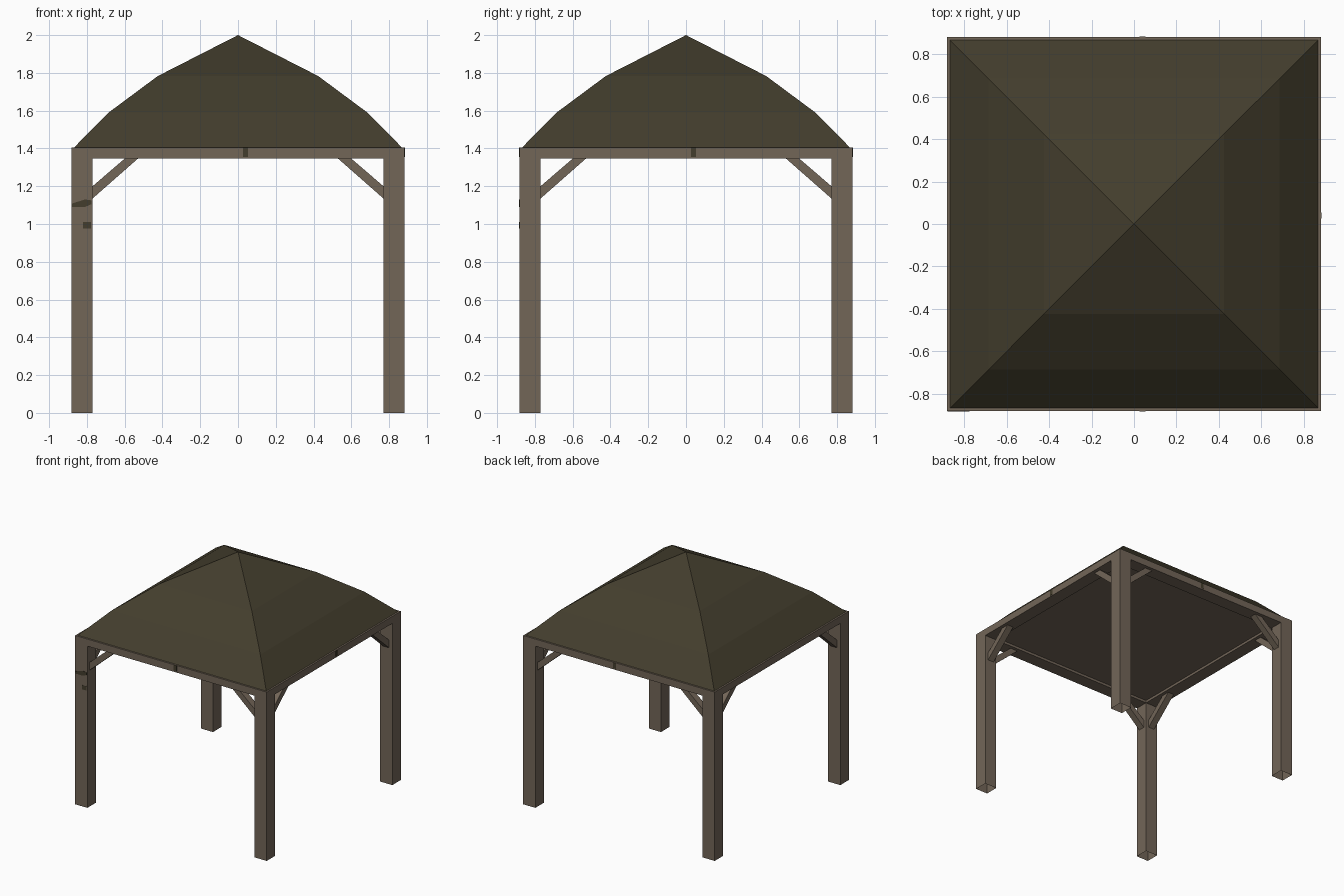
import bpy, bmesh, math
from mathutils import Matrix

if "Cube" in bpy.data.objects:
    bpy.data.objects.remove(bpy.data.objects["Cube"])


def material(name, rgb):
    m = bpy.data.materials.new(name)
    m.diffuse_color = (*rgb, 1)
    m.use_nodes = True
    m.node_tree.nodes["Principled BSDF"].inputs["Base Color"].default_value = m.diffuse_color
    return m


WOOD = material("weathered brown wood", (0.170, 0.132, 0.097))
ROOF = material("dark olive roof", (0.056, 0.047, 0.026))

OUT, INN = 0.882, 0.770          # outer and inner faces of the posts
BEAM_Z, EAVE_Z = 1.346, 1.405


def make(name, verts, faces, mat, turn=0, open_bottom=False):
    bm = bmesh.new()
    vs = [bm.verts.new(v) for v in verts]
    for f in faces:
        bm.faces.new([vs[i] for i in f])
    bmesh.ops.recalc_face_normals(bm, faces=bm.faces)
    bm.normal_update()
    if open_bottom:
        low = [f for f in bm.faces if f.normal.z < -0.9]
        bmesh.ops.delete(bm, geom=low, context='FACES_ONLY')
    bm.transform(Matrix.Rotation(turn, 4, 'Z'))
    me = bpy.data.meshes.new(name)
    bm.to_mesh(me)
    bm.free()
    me.materials.append(mat)
    ob = bpy.data.objects.new(name, me)
    bpy.context.collection.objects.link(ob)
    return ob


def prism(name, profile, y0, y1, mat, turn=0, open_bottom=False):
    """Extrude an x-z profile from y0 to y1."""
    n = len(profile)
    verts = [(x, y, z) for y in (y0, y1) for x, z in profile]
    faces = [list(range(n)), list(range(n, 2 * n))]
    faces += [(i, (i + 1) % n, n + (i + 1) % n, n + i) for i in range(n)]
    return make(name, verts, faces, mat, turn, open_bottom)


def rect(x0, x1, z0, z1):
    return [(x0, z0), (x1, z0), (x1, z1), (x0, z1)]


# One side at a time: hollow corner post, beam and two braces
for k in range(4):
    turn = k * math.pi / 2
    prism(f"corner_post_{k}", rect(-OUT, -INN, 0, EAVE_Z), -OUT, -INN, WOOD, turn, True)
    prism(f"eave_beam_{k}", rect(-INN, INN, BEAM_Z, EAVE_Z), -OUT, -INN, WOOD, turn)
    for s, side in ((-1, "left"), (1, "right")):
        brace = [(s * x, z) for x, z in
                 ((INN, 1.135), (0.53, BEAM_Z), (0.60, BEAM_Z), (INN, 1.20))]
        prism(f"{side}_brace_{k}", brace, -0.853, -0.797, WOOD, turn)

# Flat ceiling just above the bottom of the beams
prism("ceiling", rect(-INN, INN, 1.367, 1.395), -INN, INN, WOOD)

# Dark patches on the front left post and on the beams
PATCH = -OUT - 0.002
prism("post_patch_upper", [(-0.88, 1.09), (-0.81, 1.09), (-0.775, 1.105),
                           (-0.775, 1.125), (-0.81, 1.13), (-0.88, 1.108)],
      PATCH, -OUT + 0.002, ROOF)
prism("post_patch_lower", rect(-0.82, -0.777, 0.975, 1.01), PATCH, -OUT + 0.002, ROOF)
for k, x in ((0, 0.04), (1, 0.04), (2, -0.04)):
    prism(f"beam_patch_{k}", rect(x - 0.014, x + 0.014, 1.355, 1.404),
          PATCH, -OUT + 0.002, ROOF, k * math.pi / 2)

# Four-sided roof with three slopes
rings = [(0.868, EAVE_Z), (0.685, 1.59), (0.425, 1.783)]
verts = [(sx * h, sy * h, z) for h, z in rings
         for sx, sy in ((-1, -1), (1, -1), (1, 1), (-1, 1))]
verts.append((0, 0, 2.0))
faces = [(3, 2, 1, 0)]
for i in range(4):
    j = (i + 1) % 4
    for r in (0, 4):
        faces.append((r + i, r + j, r + 4 + j, r + 4 + i))
    faces.append((8 + i, 8 + j, 12))
make("roof", verts, faces, ROOF)
